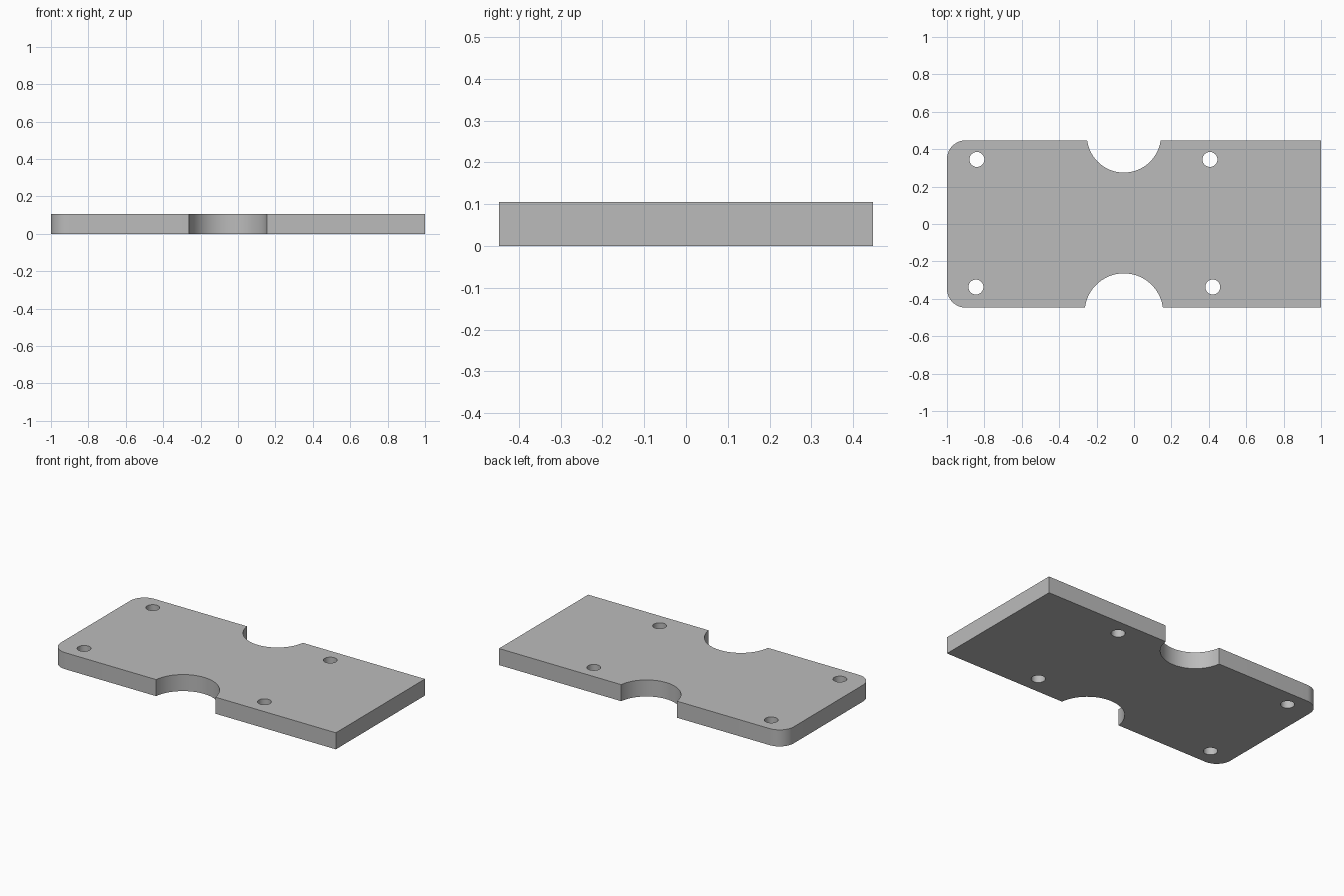
import bpy, bmesh

if "Cube" in bpy.data.objects:
    bpy.data.objects.remove(bpy.data.objects["Cube"])

HALF_Y, THICK = 0.447, 0.105

# Plate body with two rounded corners on the left end
bm = bmesh.new()
bmesh.ops.create_cube(bm, size=1)
for v in bm.verts:
    v.co.x *= 2
    v.co.y *= 2 * HALF_Y
    v.co.z = (v.co.z + 0.5) * THICK
corners = [e for e in bm.edges if all(v.co.x < 0 for v in e.verts)
           and abs(e.verts[0].co.z - e.verts[1].co.z) > 0.01]
bmesh.ops.bevel(bm, geom=corners, offset=0.1, offset_type='OFFSET',
                segments=12, profile=0.5, affect='EDGES')
mesh = bpy.data.meshes.new("plate")
bm.to_mesh(mesh)
bm.free()
plate = bpy.data.objects.new("plate", mesh)
bpy.context.collection.objects.link(plate)

# Mid grey finish
grey = bpy.data.materials.new("mid_grey")
grey.diffuse_color = (0.5, 0.5, 0.5, 1)
grey.use_nodes = True
grey.node_tree.nodes["Principled BSDF"].inputs["Base Color"].default_value = grey.diffuse_color
mesh.materials.append(grey)


def cut(name, x, y, radius, sides):
    """Cut a vertical round opening through the plate."""
    bpy.ops.mesh.primitive_cylinder_add(vertices=sides, radius=radius, depth=0.4,
                                        location=(x, y, THICK / 2))
    cutter = bpy.context.object
    cutter.name = name
    cutter.hide_render = True
    cutter.data.materials.append(grey)
    mod = plate.modifiers.new(name, 'BOOLEAN')
    mod.operation = 'DIFFERENCE'
    mod.solver = 'EXACT'
    mod.object = cutter
    bpy.context.view_layer.objects.active = plate
    bpy.ops.object.modifier_apply(modifier=name)
    bpy.data.objects.remove(cutter, do_unlink=True)


# Round notches in the long edges
cut("back_notch", -0.054, 0.473, 0.198, 96)
cut("front_notch", -0.054, -0.474, 0.21, 96)

# Screw holes
for i, (x, y) in enumerate([(-0.84, 0.345), (0.406, 0.345),
                            (-0.845, -0.337), (0.421, -0.337)]):
    cut(f"screw_hole_{i}", x, y, 0.04, 48)

# Smooth walls, crisp edges
bpy.ops.object.select_all(action='DESELECT')
plate.select_set(True)
bpy.context.view_layer.objects.active = plate
bpy.ops.object.shade_smooth_by_angle()
